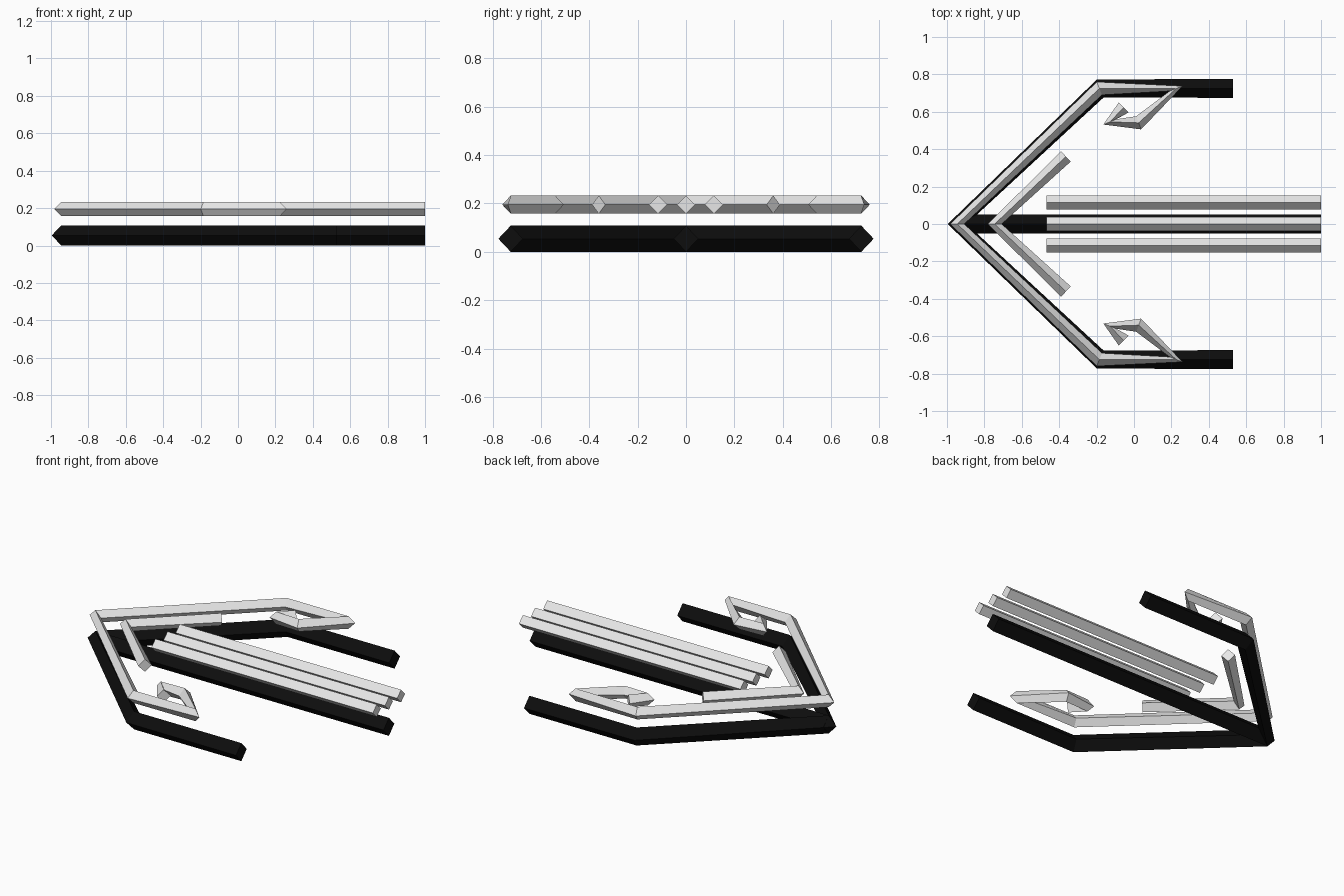
import bpy, bmesh
from mathutils import Vector

cube = bpy.data.objects.get("Cube")
if cube:
    bpy.data.objects.remove(cube, do_unlink=True)


def material(name, value):
    m = bpy.data.materials.new(name)
    m.use_nodes = True
    colour = (value, value, value, 1)
    m.diffuse_color = colour
    m.node_tree.nodes["Principled BSDF"].inputs["Base Color"].default_value = colour
    return m


BLACK = material("black", 0.004)
SILVER = material("silver", 0.8)


def beam(name, path, z, half_width, half_height, mat):
    """Sweep a diamond section along a flat path, same width at every corner."""
    pts = [Vector((x, y, 0)) for x, y in path]
    up = Vector((0, 0, 1))
    bm = bmesh.new()
    rings = []
    for i, p in enumerate(pts):
        before = (p - pts[i - 1]).normalized() if i else Vector()
        after = (pts[i + 1] - p).normalized() if i + 1 < len(pts) else Vector()
        side = up.cross((before + after).normalized())
        centre = p + up * z
        offsets = (side * half_width, up * half_height,
                   -side * half_width, -up * half_height)
        rings.append([bm.verts.new(centre + o) for o in offsets])
    for a, b in zip(rings, rings[1:]):
        for k in range(4):
            n = (k + 1) % 4
            bm.faces.new((a[k], a[n], b[n], b[k]))
    bm.faces.new(rings[0])
    bm.faces.new(rings[-1])
    bmesh.ops.recalc_face_normals(bm, faces=bm.faces)
    mesh = bpy.data.meshes.new(name)
    bm.to_mesh(mesh)
    bm.free()
    mesh.materials.append(mat)
    obj = bpy.data.objects.new(name, mesh)
    bpy.context.collection.objects.link(obj)
    return obj


def mirrored(half):
    """Path from one tip through the nose (last point) to the mirrored tip."""
    return half + [(x, -y) for x, y in reversed(half[:-1])]


# Black lower frame: arrow outline and central spine
LOW, HIGH = 0.054, 0.195
beam("lower_frame", mirrored([(0.53, 0.725), (-0.18, 0.725), (-0.945, 0)]),
     LOW, 0.051, 0.054, BLACK)
beam("lower_spine", [(-0.945, 0), (1, 0)], LOW, 0.051, 0.054, BLACK)

# Silver upper frame with hooked ends
W = 0.0375
hook = [(-0.055, 0.623), (-0.129, 0.546), (0.025, 0.541), (0.225, 0.724),
        (-0.185, 0.725), (-0.945, 0)]
beam("upper_hooked_frame", mirrored(hook), HIGH, W, W, SILVER)

# Inner chevron
beam("inner_chevron", mirrored([(-0.364, 0.361), (-0.745, 0)]), HIGH, W, W, SILVER)

# Three parallel rails
for name, y in (("right_rail", -0.115), ("middle_rail", 0), ("left_rail", 0.115)):
    beam(name, [(-0.467, y), (1, y)], HIGH, W, W, SILVER)
